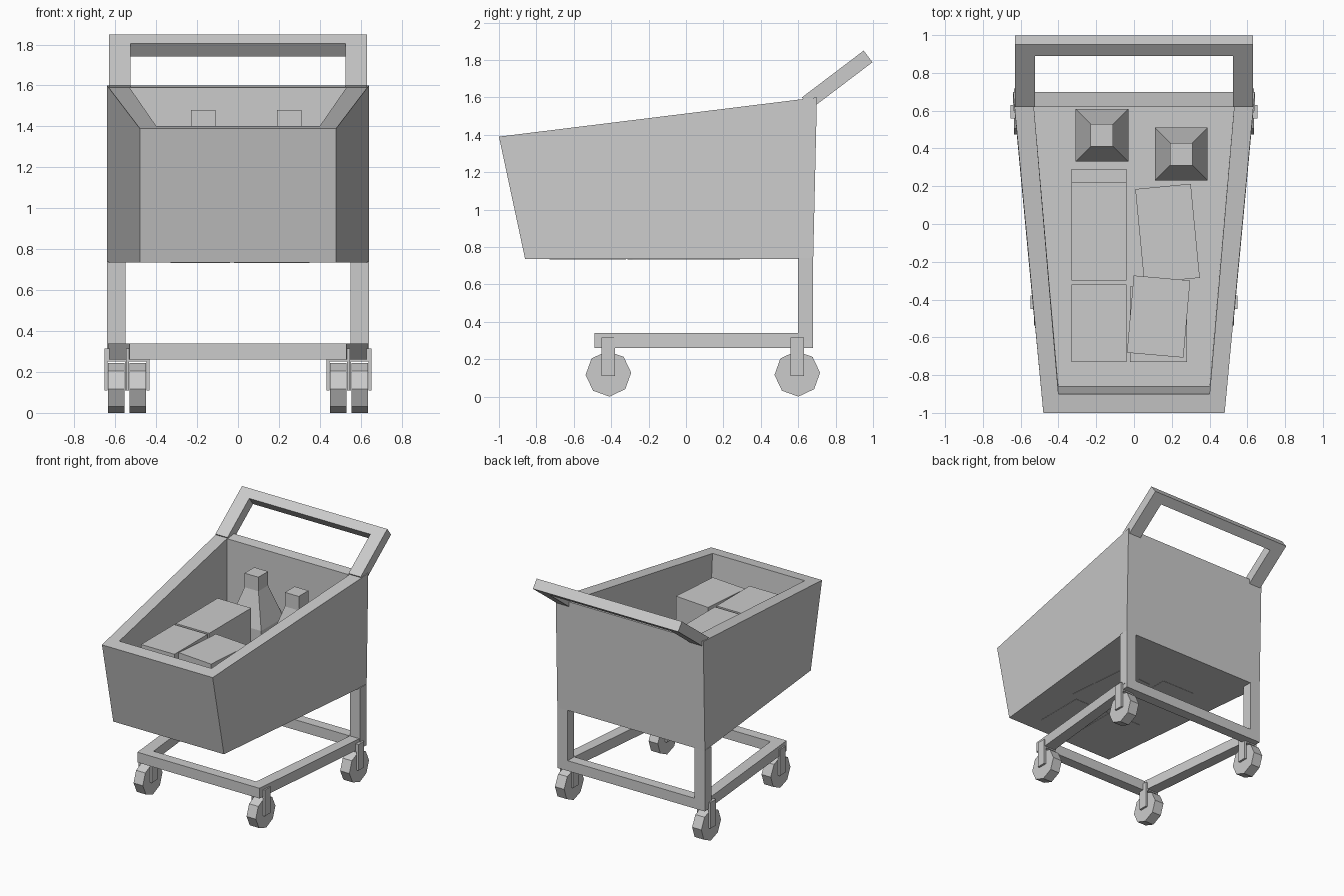
import bpy, bmesh, math
from mathutils import Matrix, Vector

if "Cube" in bpy.data.objects:
    bpy.data.objects.remove(bpy.data.objects["Cube"])


def make(name, loops, cap_start=True, cap_end=True):
    """Skin a series of equal-length vertex loops."""
    bm = bmesh.new()
    rings = [[bm.verts.new(p) for p in loop] for loop in loops]
    n = len(rings[0])
    for a, b in zip(rings, rings[1:]):
        for i in range(n):
            j = (i + 1) % n
            bm.faces.new((a[i], a[j], b[j], b[i]))
    if cap_start:
        bm.faces.new(rings[0][::-1])
    if cap_end:
        bm.faces.new(rings[-1])
    bmesh.ops.recalc_face_normals(bm, faces=bm.faces)
    me = bpy.data.meshes.new(name)
    bm.to_mesh(me)
    bm.free()
    ob = bpy.data.objects.new(name, me)
    bpy.context.collection.objects.link(ob)
    return ob


def rect(x0, x1, y0, y1, z):
    return [(x0, y0, z), (x1, y0, z), (x1, y1, z), (x0, y1, z)]


def box(name, x0, x1, y0, y1, z0, z1, turn=0):
    c = Vector(((x0 + x1) / 2, (y0 + y1) / 2, 0))
    rot = Matrix.Translation(c) @ Matrix.Rotation(math.radians(turn), 4, 'Z') @ Matrix.Translation(-c)
    return make(name, [[rot @ Vector(p) for p in rect(x0, x1, y0, y1, z)] for z in (z0, z1)])


def trapezoid(wf, wb, yf, yb, z):
    """Loop narrower at the front; z is a constant or a function of y."""
    h = z if callable(z) else (lambda y: z)
    return [(-wf, yf, h(yf)), (wf, yf, h(yf)), (wb, yb, h(yb)), (-wb, yb, h(yb))]


def rim(y):
    return 1.39 + 0.21 * (y + 1) / 1.7


# Basket: outer shell, sloping rim, inner walls and floor
make("basket", [
    trapezoid(0.48, 0.64, -0.86, 0.68, 0.735),
    trapezoid(0.48, 0.64, -1.0, 0.70, rim),
    trapezoid(0.40, 0.53, -0.90, 0.62, rim),
    trapezoid(0.40, 0.53, -0.86, 0.62, 0.76),
])

# Base frame: tapered ring of square bar
make("base_frame", [
    trapezoid(0.53, 0.64, -0.49, 0.68, 0.26),
    trapezoid(0.53, 0.64, -0.49, 0.68, 0.34),
    trapezoid(0.445, 0.55, -0.41, 0.60, 0.34),
    trapezoid(0.445, 0.55, -0.41, 0.60, 0.26),
    trapezoid(0.53, 0.64, -0.49, 0.68, 0.26),
], False, False)

# Push handle: flat U shape extruded by its thickness, leaning backwards
d = Vector((0, 0.797, 0.604))
n = Vector((0, 0.604, -0.797))
start = Vector((0, 0.62, 1.60))
u_shape = [(-0.63, 0), (-0.63, 0.414), (0.63, 0.414), (0.63, 0),
           (0.525, 0), (0.525, 0.338), (-0.525, 0.338), (-0.525, 0)]
make("push_handle", [[start + Vector((x, 0, 0)) + d * t + n * k for x, t in u_shape]
                     for k in (0, 0.078)])

# Rear posts and casters
for side, s in (("left", -1), ("right", 1)):
    xs = sorted((0.55 * s, 0.64 * s))
    box("rear_post_" + side, *xs, 0.60, 0.68, 0.30, 0.74)
    for end, cx, cy in (("front", 0.49, -0.415), ("rear", 0.595, 0.595)):
        x = cx * s
        tag = end + "_" + side
        make("wheel_" + tag, [[(x + w, cy + 0.122 * math.cos(k * math.pi / 4 + 0.05),
                                0.122 + 0.122 * math.sin(k * math.pi / 4 + 0.05))
                               for k in range(8)] for w in (-0.04, 0.04)])
        # fork: inverted U straddling the wheel
        fork = [(-0.058, 0.11), (-0.058, 0.315), (0.058, 0.315), (0.058, 0.11),
                (0.042, 0.11), (0.042, 0.25), (-0.042, 0.25), (-0.042, 0.11)]
        make("fork_" + tag, [[(x + a, cy + b, z) for a, z in fork] for b in (-0.036, 0.036)])

# Two layers of cartons
box("lower_carton_left_back", -0.33, -0.04, -0.23, 0.29, 0.733, 1.03)
box("lower_carton_left_front", -0.33, -0.04, -0.73, -0.32, 0.733, 1.03)
box("lower_carton_right_front", -0.02, 0.28, -0.73, -0.33, 0.733, 1.03)
box("lower_carton_right_back", 0.03, 0.325, -0.30, 0.20, 0.733, 1.03, 5.5)
box("upper_carton_left_back", -0.33, -0.04, -0.30, 0.22, 1.03, 1.33)
box("upper_carton_left_front", -0.33, -0.04, -0.73, -0.32, 1.03, 1.33)
box("upper_carton_right_front", -0.02, 0.28, -0.695, -0.285, 1.03, 1.325, -5)

# Square bottles
for name, cx, cy in (("bottle_left", -0.17, 0.47), ("bottle_right", 0.25, 0.37)):
    make(name, [rect(cx - r, cx + r, cy - r, cy + r, z)
                for r, z in ((0.14, 0.74), (0.14, 1.11), (0.06, 1.37), (0.06, 1.48))])
